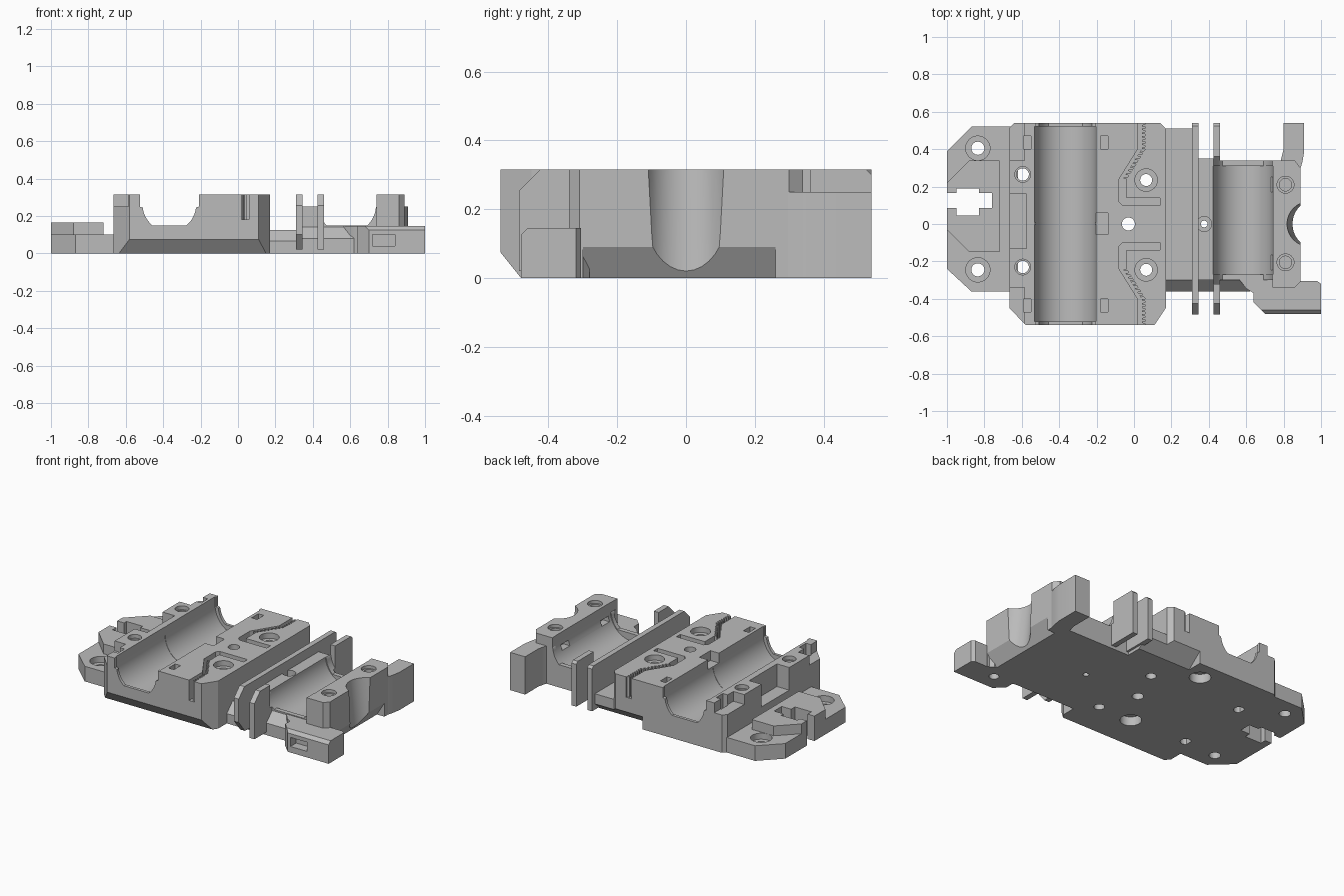
import bpy, bmesh, math
from mathutils import Matrix

cube = bpy.data.objects.get("Cube")
if cube:
    bpy.data.objects.remove(cube, do_unlink=True)

grey = bpy.data.materials.new("light_grey")
grey.use_nodes = True
grey.diffuse_color = (0.5, 0.5, 0.5, 1)
grey.node_tree.nodes["Principled BSDF"].inputs["Base Color"].default_value = (0.5, 0.5, 0.5, 1)
TOP = 0.315
AXLE = 0.26  # height of the trough centres


def finish(name, bm):
    bmesh.ops.recalc_face_normals(bm, faces=bm.faces)
    me = bpy.data.meshes.new(name)
    bm.to_mesh(me)
    bm.free()
    me.materials.append(grey)
    ob = bpy.data.objects.new(name, me)
    bpy.context.collection.objects.link(ob)
    return ob


def prism(name, pts, lo, hi, axis="z"):
    """Extrude a 2D outline between lo and hi along an axis."""
    place = {"z": lambda p, h: (p[0], p[1], h),
             "y": lambda p, h: (p[0], h, p[1]),
             "x": lambda p, h: (h, p[0], p[1])}[axis]
    bm = bmesh.new()
    a = [bm.verts.new(place(p, lo)) for p in pts]
    b = [bm.verts.new(place(p, hi)) for p in pts]
    bm.faces.new(a)
    bm.faces.new(b)
    for i in range(len(pts)):
        j = (i + 1) % len(pts)
        bm.faces.new((a[i], a[j], b[j], b[i]))
    return finish(name, bm)


def box(x0, x1, y0, y1, z0, z1, name="cutter"):
    return prism(name, [(x0, y0), (x1, y0), (x1, y1), (x0, y1)], z0, z1)


def drill(x, y, r, z0=-0.05, z1=0.4):
    pts = [(x + r * math.cos(t * math.tau / 32), y + r * math.sin(t * math.tau / 32)) for t in range(32)]
    return prism("cutter", pts, z0, z1)


def bore(x, y0, y1, r):
    # Round trough with straight sides, open at the top
    arc = [(x - r * math.cos(t * math.pi / 32), AXLE - r * math.sin(t * math.pi / 32)) for t in range(33)]
    return prism("cutter", arc + [(x + r, 0.4), (x - r, 0.4)], y0, y1, "y")


def lip(x, y0, y1, r, top):
    # Flat-bottomed opening through the end stops of a trough
    steep = math.asin(0.11 / r)
    half = [(r * math.cos(a), AXLE - r * math.sin(a)) for a in [steep * (1 - t / 8) for t in range(8)]]
    half += [(top, AXLE - 0.01), (top, 0.4)]
    pts = [(x + a, z) for a, z in half] + [(x - a, z) for a, z in reversed(half)]
    return prism("cutter", pts, y0, y1, "y")


def cut(ob, cutters):
    for c in cutters:
        c.hide_render = True
        m = ob.modifiers.new("cut", "BOOLEAN")
        m.operation = "DIFFERENCE"
        m.solver = "EXACT"
        m.object = c
        bpy.context.view_layer.objects.active = ob
        bpy.ops.object.modifier_apply(modifier=m.name)
        bpy.data.objects.remove(c, do_unlink=True)


def slot():
    # T-shaped opening in the left edge
    return [box(-1.1, -0.76, 0.085, 0.165, -0.1, 0.4), box(-0.95, -0.83, 0.045, 0.19, -0.1, 0.4)]


# Left mounting plate with chamfered corners
plate = prism("mounting_plate", [(-1, -0.24), (-0.87, -0.36), (-0.62, -0.36), (-0.62, 0.52),
                                 (-0.87, 0.52), (-1, 0.39)], 0, 0.1)
cut(plate, slot() + [c for y in (0.405, -0.245)
                     for c in (drill(-0.835, y, 0.035), drill(-0.835, y, 0.065, 0.06))])

# Raised pad around the slot
pad = prism("slot_pad", [(-1, -0.03), (-0.88, -0.15), (-0.72, -0.15), (-0.72, 0.34),
                         (-0.88, 0.34), (-1, 0.22)], 0.05, 0.165)
cut(pad, slot())

# Main bearing block
block = prism("bearing_block", [(-0.665, -0.45), (-0.58, -0.54), (0.11, -0.54), (0.17, -0.45),
                                (0.17, 0.51), (0.14, 0.54), (-0.64, 0.54), (-0.665, 0.515)], 0, TOP)
cutters = [bore(-0.367, -0.52, -0.004, 0.165), bore(-0.367, 0.008, 0.52, 0.165),
           bore(-0.367, -0.1, 0.1, 0.163), lip(-0.367, -0.6, 0.6, 0.143, 0.158),
           prism("cutter", [(-0.56, -0.05), (-0.56, 0.1), (-0.54, 0.075), (-0.48, 0), (-0.44, -0.05)],
                 -0.7, 0.2, "x"),
           prism("cutter", [(0.56, -0.05), (0.56, 0.1), (0.44, 0), (0.38, -0.05)], -0.06, 0.2, "x"),
           box(-0.7, -0.575, -0.13, 0.16, 0.165, 0.4),
           box(-0.24, -0.14, -0.055, 0.06, 0.25, 0.4),
           drill(-0.03, 0, 0.035),
           drill(-0.17, 0.41, 0.065, -0.05, 0.06), drill(-0.18, -0.245, 0.065, -0.05, 0.06)]
for s in (1, -1):
    y0, y1 = sorted((s * 0.34, s * 0.6))
    cutters.append(box(-0.7, -0.585, y0, y1, 0.25, 0.4))
    y0, y1 = sorted((s * 0.4, s * 0.47))
    cutters += [box(-0.59, -0.55, y0, y1, 0.15, 0.4), box(-0.18, -0.14, y0, y1, 0.15, 0.4)]
    # Toothed belt channel
    teeth = []
    for i in range(8):
        x, y = -0.04 + 0.1 * i / 8, 0.24 + 0.02 * i
        teeth += [(x, y), (x - 0.018, y + 0.003), (x - 0.012, y + 0.012), (x + 0.006, y + 0.01)]
    for i in range(7):
        y = 0.4 + 0.02 * i
        teeth += [(0.06, y), (0.042, y + 0.002), (0.042, y + 0.01), (0.06, y + 0.012)]
    path = [(0.02, 0.56), (0.02, 0.4), (-0.08, 0.24), (-0.08, 0.12), (-0.06, 0.1), (0.14, 0.1),
            (0.14, 0.14), (-0.04, 0.14)] + teeth + [(0.06, 0.56)]
    cutters.append(prism("cutter", [(x, s * y) for x, y in path], 0.18, 0.4))
for y in (0.235, -0.245):
    cutters += [drill(0.065, y, 0.032), drill(0.065, y, 0.06, 0.28)]
for y in (0.265, -0.23):
    cutters += [drill(-0.595, y, 0.033), drill(-0.595, y, 0.042, 0.29)]
cut(block, cutters)


def holder_bore():
    return [bore(0.583, -0.27, 0.31, 0.16), lip(0.583, -0.32, 0.36, 0.155, 0.158)]


# Low floors linking the two holders
prism("link_floor", [(-0.36, 0), (-0.36, 0.065), (-0.3, 0.125), (0.51, 0.125), (0.51, 0.058), (0.44, 0)],
      0.15, 0.33, "x")
floor = prism("holder_floor", [(-0.36, 0), (-0.36, 0.08), (-0.3, 0.14), (0.34, 0.14), (0.34, 0)],
              0.33, 0.62, "x")
cut(floor, holder_bore() + [drill(0.375, 0, 0.018), drill(0.375, 0, 0.04, 0.05)])

# Two upright walls and the web between them
wall_top = [(-0.485, 0.255), (-0.425, TOP), (0.525, TOP), (0.54, 0.3), (0.54, 0.02)]
prism("inner_wall", [(-0.36, 0.02), (-0.42, 0.02), (-0.485, 0.1)] + wall_top, 0.31, 0.345, "x")
outer = prism("outer_wall", [(-0.485, 0.02)] + wall_top, 0.425, 0.46, "x")
cut(outer, holder_bore())
web = box(0.335, 0.435, -0.3, 0.35, 0.1, 0.25, "wall_web")
cut(web, holder_bore() + [drill(0.375, 0, 0.04)])

# Small rod holder with the screw bosses
holder = prism("rod_holder", [(0.44, -0.3), (0.74, -0.3), (0.74, -0.34), (0.86, -0.34), (0.89, -0.31),
                              (0.89, 0.3), (0.86, 0.34), (0.74, 0.34), (0.44, 0.34)], 0, TOP)
groove = drill(0, 0, 0.12, -0.3, 0.6)
groove.data.transform(Matrix.Translation((0.97, 0, 0)) @ Matrix.Rotation(-0.1, 4, "Y"))
cutters = holder_bore() + [groove,
           prism("cutter", [(0.835, 0), (0.89, 0.09), (0.95, 0.19), (0.95, -0.05), (0.805, -0.05)],
                 -0.3, 0.26, "y")]
for y in (0.21, -0.205):
    cutters += [drill(0.81, y, 0.033, 0.1), drill(0.81, y, 0.045, 0.295),
                box(0.7, 0.78, y - 0.04, y + 0.04, 0.2, 0.235)]
cut(holder, cutters)

# Rear arm
prism("rear_arm", [(0.76, 0.28), (0.785, 0.34), (0.8, 0.4), (0.8, 0.54), (0.91, 0.54),
                   (0.91, 0.39), (0.9, 0.33), (0.885, 0.28)], 0, 0.25)

# Front foot with a rectangular slot
foot = prism("front_foot", [(0.55, -0.28), (0.6, -0.345), (0.64, -0.37), (0.64, -0.42), (0.7, -0.48),
                            (1, -0.48), (1, -0.32), (0.98, -0.305), (0.88, -0.305), (0.85, -0.28)], 0, 0.145)
cut(foot, [box(0.72, 0.84, -0.5, -0.42, 0.04, 0.1), drill(0.78, -0.37, 0.03, -0.05, 0.1),
           prism("cutter", [(-0.5, 0.11), (-0.48, 0.125), (-0.46, 0.145), (-0.44, 0.17), (-0.5, 0.17)],
                 0.6, 1.1, "x")])

# Keep edges crisp and curves smooth
bpy.ops.object.select_all(action="DESELECT")
for ob in bpy.context.collection.objects:
    if ob.type == "MESH" and grey.name in ob.data.materials:
        ob.select_set(True)
        bpy.context.view_layer.objects.active = ob
bpy.ops.object.shade_smooth_by_angle(angle=math.radians(30))
